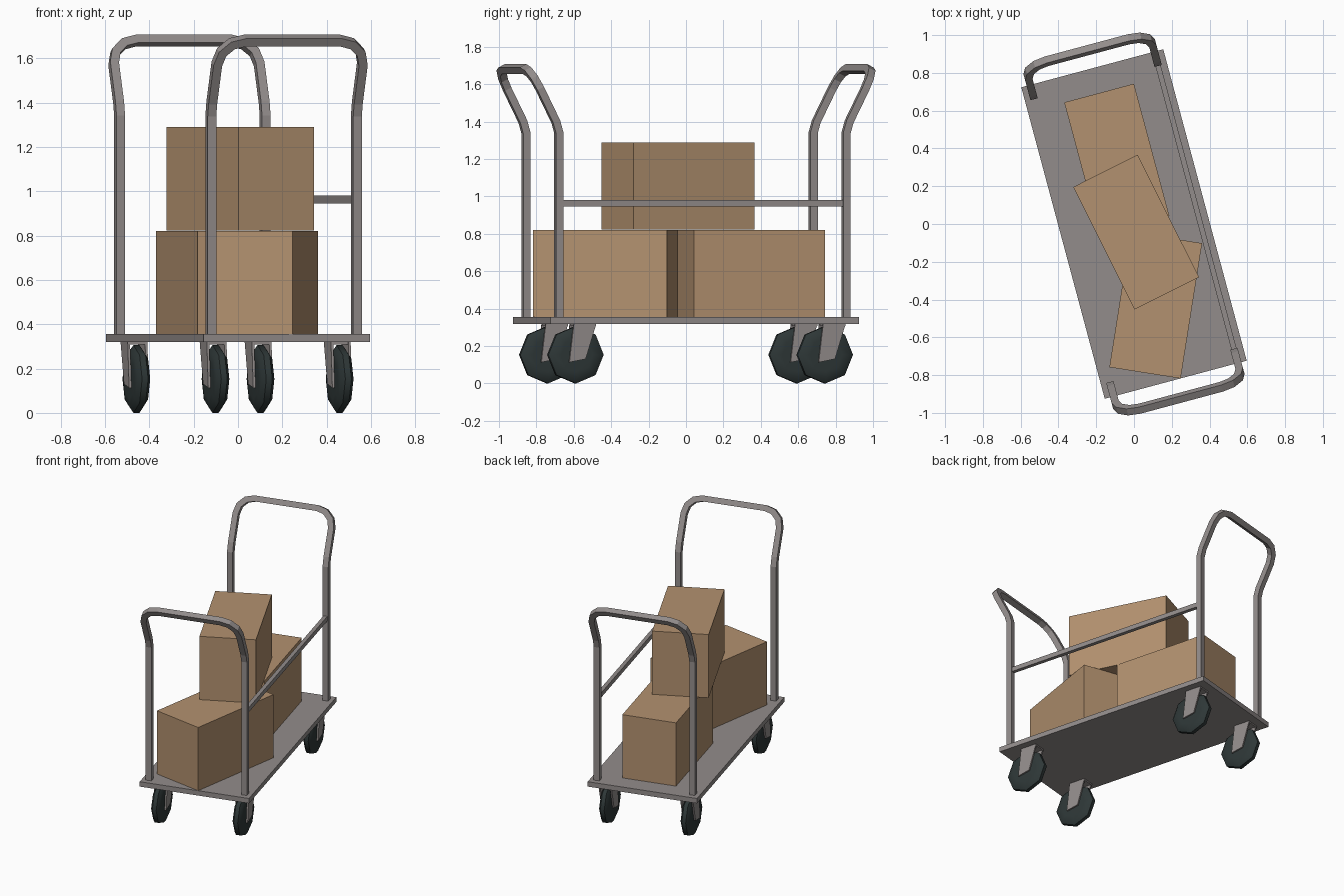
import bpy, bmesh, math
from mathutils import Matrix, Vector

if "Cube" in bpy.data.objects:
    bpy.data.objects.remove(bpy.data.objects["Cube"])

ROT = Matrix.Rotation(math.radians(15), 4, 'Z')   # whole trolley is turned 15 degrees


def material(name, rgb):
    m = bpy.data.materials.new(name)
    m.diffuse_color = (*rgb, 1)
    m.use_nodes = True
    m.node_tree.nodes["Principled BSDF"].inputs["Base Color"].default_value = m.diffuse_color
    return m


METAL = material("warm_grey_metal", (0.29, 0.265, 0.26))
CARD = material("brown_cardboard", (0.45, 0.285, 0.16))
RUBBER = material("dark_rubber", (0.027, 0.038, 0.038))


def finish(bm, name, mat, matrix=ROT):
    bmesh.ops.recalc_face_normals(bm, faces=bm.faces)
    bm.transform(matrix)
    mesh = bpy.data.meshes.new(name)
    bm.to_mesh(mesh)
    bm.free()
    mesh.materials.append(mat)
    ob = bpy.data.objects.new(name, mesh)
    bpy.context.collection.objects.link(ob)
    return ob


def add_box(bm, center, size):
    bmesh.ops.create_cube(bm, size=1, matrix=Matrix.Translation(center) @ Matrix.Diagonal((*size, 1)))


def box(name, center, size, mat, matrix=ROT):
    bm = bmesh.new()
    add_box(bm, center, size)
    return finish(bm, name, mat, matrix)


def add_rings(bm, rings, caps=True):
    rings = [[bm.verts.new(p) for p in r] for r in rings]
    n = len(rings[0])
    for a, b in zip(rings, rings[1:]):
        for i in range(n):
            bm.faces.new((a[i], a[(i + 1) % n], b[(i + 1) % n], b[i]))
    if caps:
        bm.faces.new(rings[0])
        bm.faces.new(rings[-1])


# Platform
box("platform", (0, 0, 0.337), (0.778, 1.707, 0.036), METAL)


# Handles: mitred square tube swept along a bent path
def handle(name, side):
    h, r, U = 0.02, 0.117, 0.34
    base, knee = Vector((-U, 0.812, 1.40)), Vector((-U, 0.795, 1.34))
    lean = (Vector((-U, 0.952, 1.68)) - base)
    length, lean = lean.length, lean.normalized()
    half = [Vector((-U, 0.795, 0.345)), knee, base]
    for k in range(4):
        a = math.radians(30 * k)
        p = base + lean * (length - r + r * math.sin(a))
        p.x = -U + r - r * math.cos(a)
        half.append(p)
    path = half + [Vector((-p.x, p.y, p.z)) for p in reversed(half)]
    ring = [path[0] + Vector((a * h, b * h, 0)) for a, b in ((-1, -1), (1, -1), (1, 1), (-1, 1))]
    rings = [ring]
    for i in range(1, len(path)):
        d = (path[i] - path[i - 1]).normalized()
        nxt = (path[i + 1] - path[i]).normalized() if i + 1 < len(path) else d
        n = (d + nxt).normalized()
        ring = [p + d * ((path[i] - p).dot(n) / d.dot(n)) for p in ring]
        rings.append(ring)
    bm = bmesh.new()
    add_rings(bm, [[(p.x, p.y * side, p.z) for p in rg] for rg in rings])
    finish(bm, name, METAL)


handle("back_handle", 1)
handle("front_handle", -1)

# Side rail joining the handles
box("side_rail", (0.34, 0, 0.963), (0.028, 1.57, 0.034), METAL)

# Cardboard boxes, all the same size
for name, pos, ang in (("back_box", (-0.091, 0.343, 0.588), 15),
                       ("front_box", (0.115, -0.43, 0.588), -9),
                       ("top_box", (0.011, -0.043, 1.056), 26.6)):
    m = Matrix.Translation(pos) @ Matrix.Rotation(math.radians(ang), 4, 'Z')
    box(name, (0, 0, 0), (0.382, 0.725, 0.467), CARD, m)


# Casters: eight-sided tyre and a fork swept back from the axle
def caster(name, u, v):
    m = ROT @ Matrix.Translation((u, v, 0.153))
    profile = ((-0.033, 0.09), (-0.03, 0.13), (-0.014, 0.153),
               (0.014, 0.153), (0.03, 0.13), (0.033, 0.09))
    bm = bmesh.new()
    add_rings(bm, [[(x, r * math.cos(i * math.pi / 4), r * math.sin(i * math.pi / 4))
                    for i in range(8)] for x, r in profile])
    tyre = finish(bm, name + "_wheel", RUBBER, m)
    bpy.ops.object.select_all(action='DESELECT')
    bpy.context.view_layer.objects.active = tyre
    tyre.select_set(True)
    bpy.ops.object.shade_smooth_by_angle(angle=math.radians(50))

    bm = bmesh.new()
    side = ((-0.045, -0.04), (0.045, -0.022), (0.105, 0.17), (-0.02, 0.17))
    for s in (-1, 1):
        add_rings(bm, [[(s * x, y, z) for y, z in side] for x in (0.035, 0.046)])
    add_box(bm, (0, 0.043, 0.161), (0.09, 0.12, 0.012))
    add_box(bm, (0, 0, 0), (0.09, 0.02, 0.02))
    finish(bm, name + "_fork", METAL, m)


for lr, u in (("left", -0.29), ("right", 0.29)):
    for fb, v in (("front", -0.69), ("back", 0.69)):
        caster(fb + "_" + lr, u, v)
